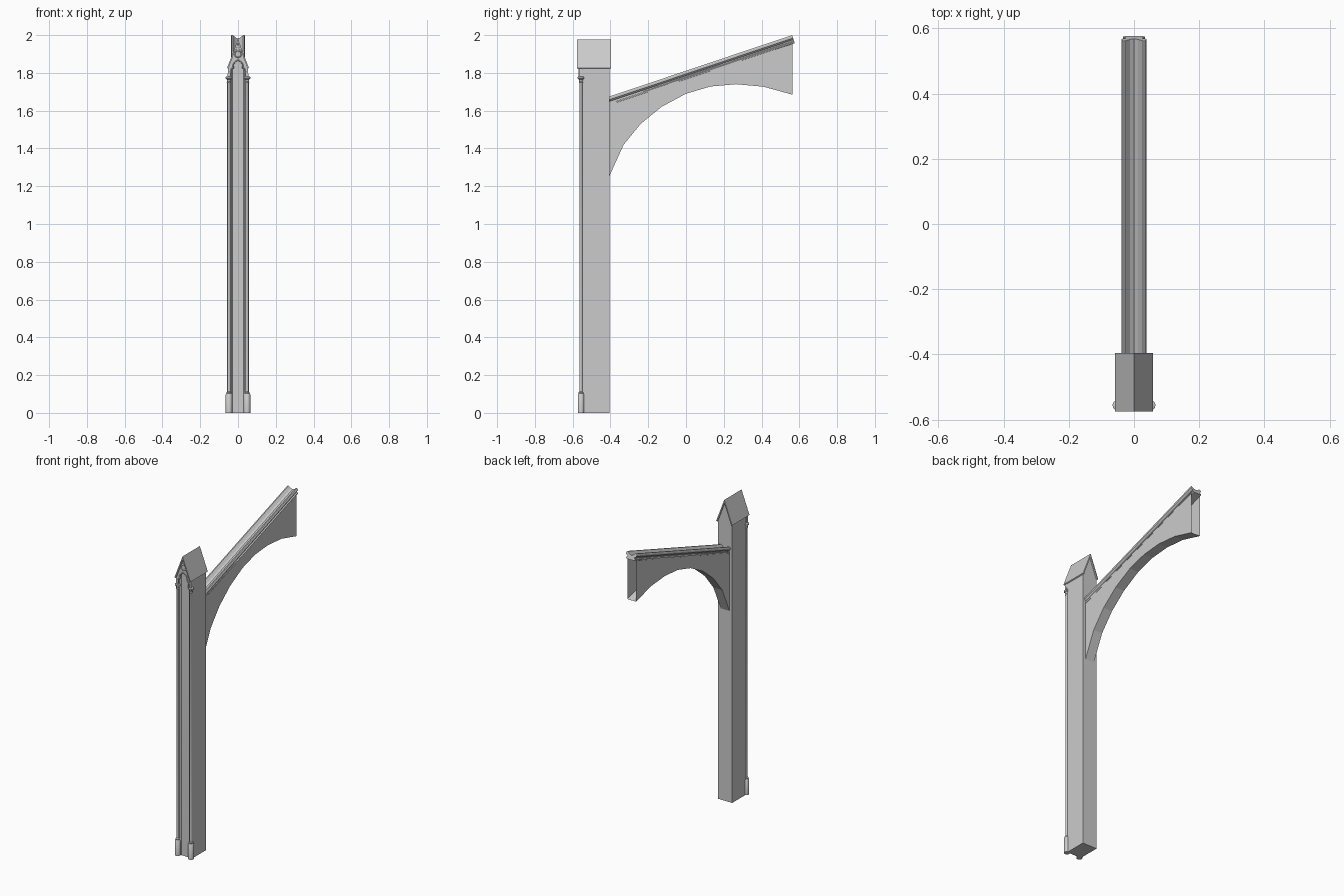
import bpy, bmesh, math
from mathutils import Vector

if "Cube" in bpy.data.objects:
    bpy.data.objects.remove(bpy.data.objects["Cube"])


def finish(name, bm, smooth=False):
    bmesh.ops.recalc_face_normals(bm, faces=bm.faces)
    me = bpy.data.meshes.new(name)
    bm.to_mesh(me)
    bm.free()
    ob = bpy.data.objects.new(name, me)
    bpy.context.collection.objects.link(ob)
    if smooth:
        bpy.ops.object.select_all(action='DESELECT')
        ob.select_set(True)
        bpy.context.view_layer.objects.active = ob
        bpy.ops.object.shade_smooth_by_angle(angle=math.radians(40))
    return ob


def prism(name, start, offset, open_end=False):
    """Extrude a closed loop of 3D points by an offset."""
    bm = bmesh.new()
    a = [bm.verts.new(p) for p in start]
    b = [bm.verts.new(Vector(p) + Vector(offset)) for p in start]
    n = len(a)
    for i in range(n):
        j = (i + 1) % n
        bm.faces.new((a[i], a[j], b[j], b[i]))
    bm.faces.new(a)
    if not open_end:
        bm.faces.new(b)
    return finish(name, bm)


def front_prism(name, xz, y0, y1):
    return prism(name, [(x, y0, z) for x, z in xz], (0, y1 - y0, 0))


def mirrored(half):
    """Complete a right-hand half profile (starts and ends at the axis or not)."""
    return half + [(-x, z) for x, z in reversed(half) if abs(x) > 1e-6]


def lathe(name, x, y, rz, sides=12):
    bm = bmesh.new()
    rings = [[bm.verts.new((x + r * math.cos(2 * math.pi * k / sides),
                            y + r * math.sin(2 * math.pi * k / sides), z))
              for k in range(sides)] for r, z in rz]
    for lo, hi in zip(rings, rings[1:]):
        for k in range(sides):
            m = (k + 1) % sides
            bm.faces.new((lo[k], lo[m], hi[m], hi[k]))
    bm.faces.new(rings[0])
    bm.faces.new(rings[-1])
    return finish(name, bm, True)


# Pier with a gabled head; the front has a shallow recess between the shafts
BACK, FRONT = -0.405, -0.556
plan = [(-0.052, BACK), (-0.052, FRONT), (-0.034, FRONT), (-0.028, FRONT + 0.008),
        (0.028, FRONT + 0.008), (0.034, FRONT), (0.052, FRONT), (0.052, BACK)]
prism("pier", [(x, y, 0) for x, y in plan], (0, 0, 1.82))
front_prism("pier_gable", [(-0.052, 1.82), (0.052, 1.82), (0, 1.964)], FRONT + 0.008, BACK)

# Saddle roof over the pier
front_prism("pier_roof", mirrored([(0, 1.978), (0.058, 1.826), (0.051, 1.822)]) [:3]
            + [(0, 1.958), (-0.051, 1.822), (-0.058, 1.826)], -0.576, -0.396)

# Corner shafts with base and capital
shaft = [(0.017, 0), (0.017, 0.098), (0.013, 0.103), (0.014, 0.108), (0.009, 0.113),
         (0.009, 1.745), (0.012, 1.75), (0.009, 1.755), (0.012, 1.766), (0.018, 1.77),
         (0.018, 1.778), (0.011, 1.782)]
for side, x in (("left", -0.048), ("right", 0.048)):
    lathe("corner_shaft_" + side, x, -0.556, shaft)

# Front gable plate pierced by a pointed trefoil arch
arch = [(0.040, 1.78), (0.039, 1.805), (0.034, 1.822), (0.025, 1.825), (0.026, 1.842),
        (0.017, 1.857), (0, 1.868)]
arch_full = arch + [(-x, z) for x, z in reversed(arch[:-1])]
outer = [(-0.055, 1.78), (-0.053, 1.823), (0, 1.962), (0.053, 1.823), (0.055, 1.78)]
front_prism("gable_plate", arch_full + outer, -0.566, FRONT + 0.006)


def tube(name, pts, radius, cyclic=False):
    cu = bpy.data.curves.new(name, 'CURVE')
    cu.dimensions = '3D'
    cu.bevel_depth = radius
    cu.bevel_resolution = 1
    sp = cu.splines.new('POLY')
    sp.points.add(len(pts) - 1)
    for p, (x, z) in zip(sp.points, pts):
        p.co = (x, -0.566, z, 1)
    sp.use_cyclic_u = cyclic
    bpy.context.collection.objects.link(bpy.data.objects.new(name, cu))


# Tracery mouldings: arch rib, roundel and small pointed trim
tube("arch_rib", arch_full, 0.004)
tube("gable_roundel", [(0.017 * math.cos(a * math.pi / 8), 1.899 + 0.017 * math.sin(a * math.pi / 8))
                       for a in range(16)], 0.0035, True)
tube("gable_point_trim", [(-0.012, 1.924), (0, 1.953), (0.012, 1.924)], 0.003)

# Flying arm: straight raking top, arched underside, open at the wall end
W = 0.032
under = [(-0.405, 1.255), (-0.33, 1.42), (-0.24, 1.53), (-0.13, 1.62), (0, 1.69),
         (0.13, 1.728), (0.265, 1.74), (0.41, 1.727), (0.563, 1.685)]
top = [(0.563, 1.953), (-0.405, 1.645)]
outline = under + top
bm = bmesh.new()
rows = [[bm.verts.new((s * W, y, z)) for y, z in outline] for s in (-1, 1)]
n = len(outline)
for i in range(n):
    if i == len(under) - 1:
        continue
    j = (i + 1) % n
    bm.faces.new((rows[0][i], rows[0][j], rows[1][j], rows[1][i]))
for r in rows:
    bm.faces.new(r)
finish("flying_arm", bm)

# Raking coping with a water channel, moulded sides, end cut square to the slope
half = [(0, -0.018), (0.012, -0.014), (0.027, 0), (0.034, 0), (0.038, -0.006), (0.038, -0.016),
        (0.033, -0.022), (0.026, -0.025), (0.026, -0.031), (0.033, -0.036), (0.033, -0.042),
        (0.026, -0.045)]
slope = Vector((0, 1, 0.336)).normalized()
normal = Vector((0, -slope.z, slope.y))
end = Vector((0, 0.562, 2.0))
length = 0.975 / slope.y
prism("arm_coping", [end - slope * length + Vector((x, 0, 0)) + normal * h
                     for x, h in mirrored(half)], slope * length)
